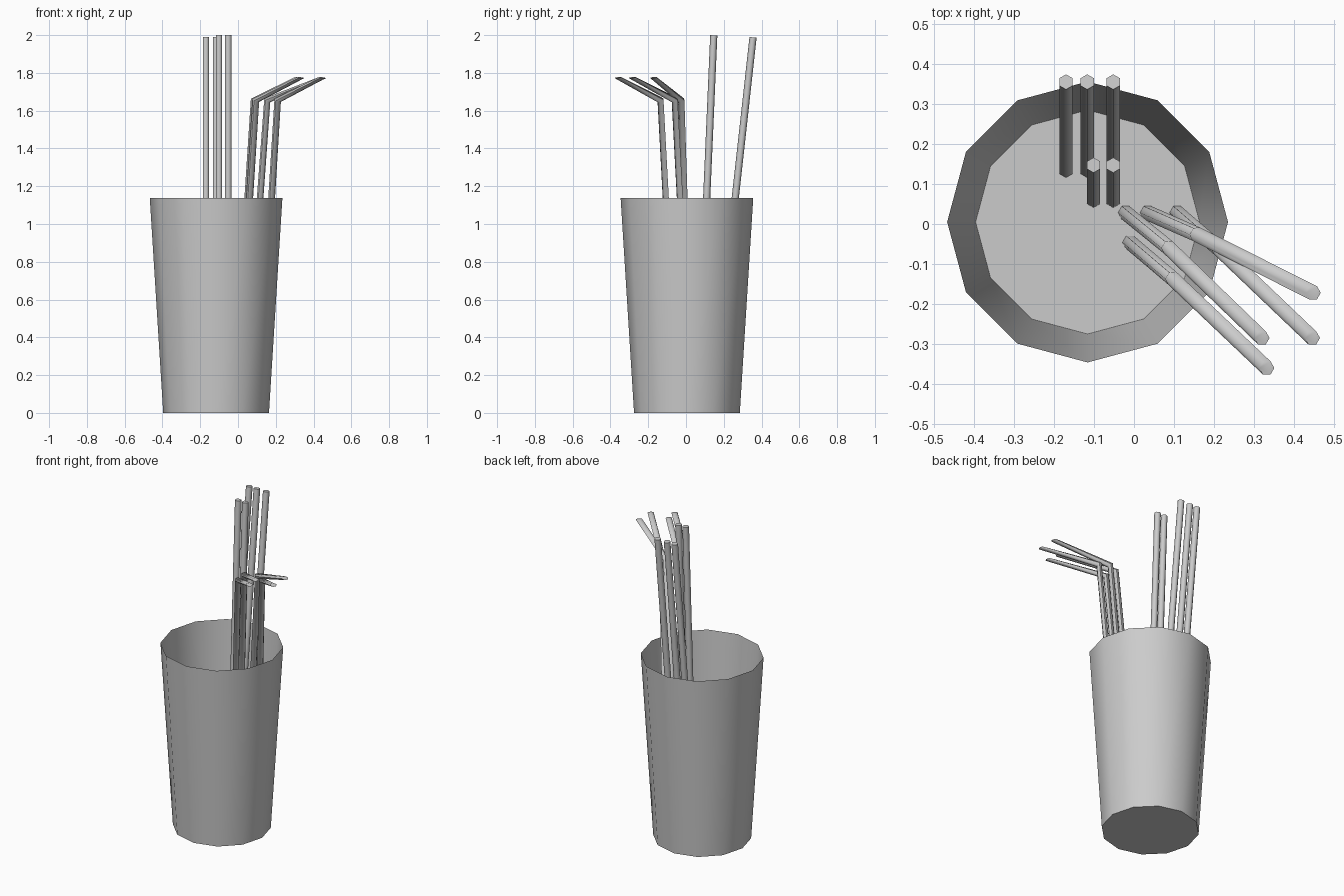
import bpy, bmesh, math
from mathutils import Vector

if "Cube" in bpy.data.objects:
    bpy.data.objects.remove(bpy.data.objects["Cube"], do_unlink=True)

grey = bpy.data.materials.new("light_grey")
grey.use_nodes = True
colour = (0.6, 0.6, 0.6, 1)
grey.diffuse_color = colour
grey.node_tree.nodes["Principled BSDF"].inputs["Base Color"].default_value = colour

UP = Vector((0, 0, 1))


def add_ring(bm, centre, normal, radius, sides, start=0):
    """Regular polygon of vertices, tipped from level to the given normal."""
    tip = UP.rotation_difference(Vector(normal))
    verts = []
    for i in range(sides):
        a = start + 2 * math.pi * i / sides
        offset = tip @ Vector((radius * math.cos(a), radius * math.sin(a), 0))
        verts.append(bm.verts.new(Vector(centre) + offset))
    return verts


def loft(name, rings, sides, start=0, cap_top=True):
    """Join rings of (centre, normal, radius) into a tube."""
    bm = bmesh.new()
    loops = [add_ring(bm, c, n, r, sides, start) for c, n, r in rings]
    for low, high in zip(loops, loops[1:]):
        for i in range(sides):
            j = (i + 1) % sides
            bm.faces.new((low[i], low[j], high[j], high[i]))
    bm.faces.new(loops[0][::-1])
    if cap_top:
        bm.faces.new(loops[-1])
    mesh = bpy.data.meshes.new(name)
    bm.to_mesh(mesh)
    bm.free()
    mesh.materials.append(grey)
    obj = bpy.data.objects.new(name, mesh)
    bpy.context.collection.objects.link(obj)
    bpy.ops.object.select_all(action="DESELECT")
    obj.select_set(True)
    bpy.context.view_layer.objects.active = obj
    bpy.ops.object.shade_smooth_by_angle(angle=math.radians(62))
    return obj


# Open, thin-walled cup
loft("cup", [((-0.116, 0.005, 0), UP, 0.28),
             ((-0.116, 0.005, 1.137), UP, 0.351)], 12, cap_top=False)

# Straight straws: x, foot y, top y, top z
R = 0.019
straight = [(-0.17, 0.135, 0.355, 1.988), (-0.117, 0.135, 0.355, 1.988),
            (-0.052, 0.135, 0.355, 1.988),
            (-0.101, 0.06, 0.147, 1.999), (-0.052, 0.06, 0.147, 1.999)]
for k, (x, y0, y1, z) in enumerate(straight):
    foot, top = Vector((x, y0, 0.003)), Vector((x, y1, z))
    axis = (top - foot).normalized()
    loft(f"straight_straw_{k + 1}", [(foot, UP, R), (top, axis, R)], 6, math.pi / 2)

# Bent straws: foot, knee and tip positions seen from above
bent = [((-0.021, 0.028), (0.085, -0.058), (0.32, -0.285)),
        ((-0.01, -0.046), (0.095, -0.135), (0.332, -0.36)),
        ((0.034, 0.028), (0.155, -0.025), (0.448, -0.172)),
        ((0.108, 0.028), (0.21, -0.06), (0.446, -0.285))]
for k, (f, m, t) in enumerate(bent):
    foot, knee, tip = Vector((*f, 0.003)), Vector((*m, 1.655)), Vector((*t, 1.775))
    lower, upper = (knee - foot).normalized(), (tip - knee).normalized()
    out = Vector((upper.x, upper.y, 0)).normalized()
    loft(f"bent_straw_{k + 1}", [(foot, UP, R), (knee, lower + upper, R),
                                 (tip, UP + 0.2 * out, R)], 6)
